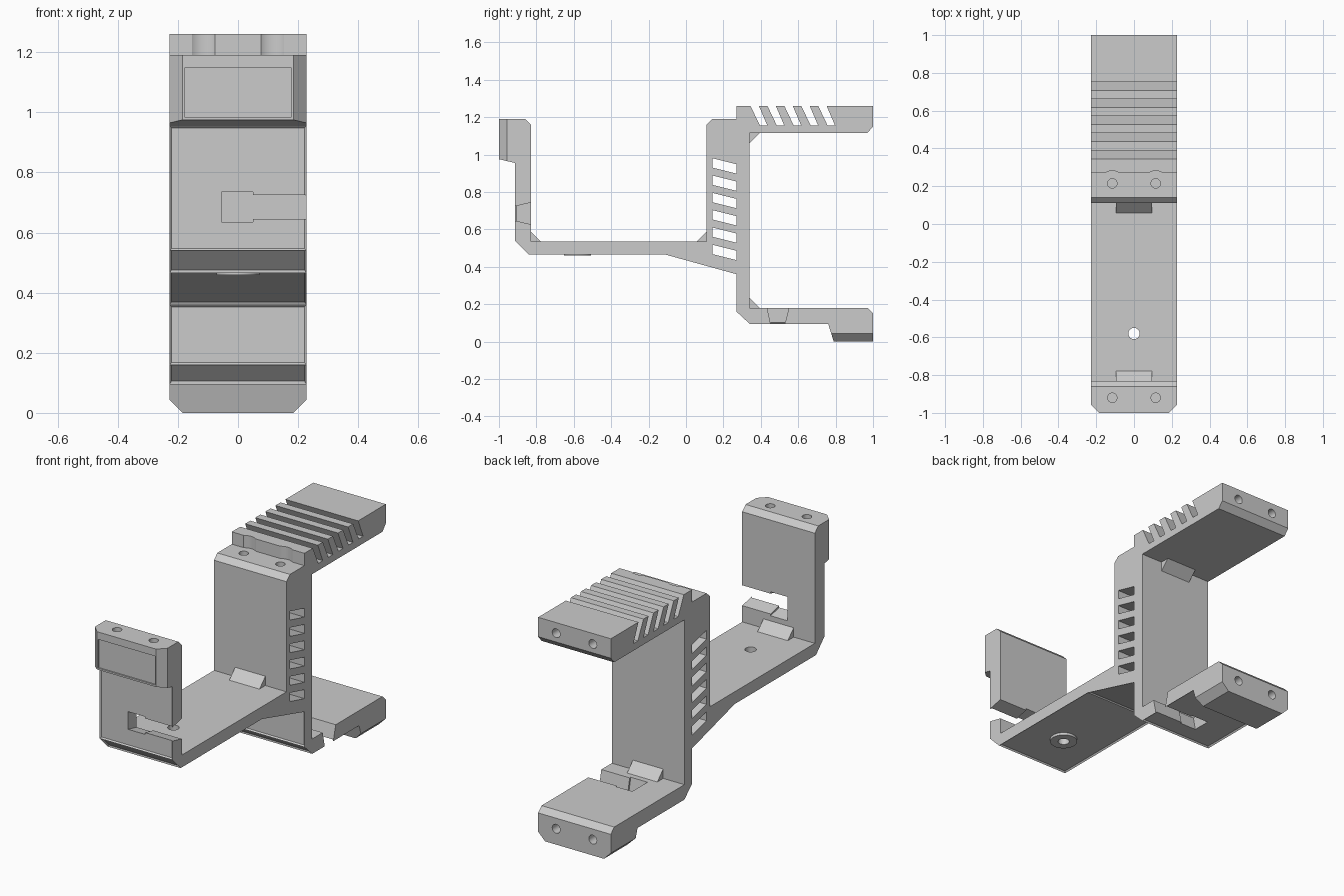
import bpy, bmesh
from math import sin, cos, tau

if "Cube" in bpy.data.objects:
    bpy.data.objects.remove(bpy.data.objects["Cube"])

grey = bpy.data.materials.new("plain_grey")
grey.use_nodes = True
colour = (0.6, 0.6, 0.6, 1)
grey.diffuse_color = colour
grey.node_tree.nodes["Principled BSDF"].inputs["Base Color"].default_value = colour

HALF = 0.228
HOLES_X = 0.115


def prism(name, points, axis, low, high, recessed=0):
    """Extrude a 2D outline along an axis; recess the first few side faces."""
    place = {"x": lambda p, t: (t, p[0], p[1]),
             "y": lambda p, t: (p[0], t, p[1]),
             "z": lambda p, t: (p[0], p[1], t)}[axis]
    bm = bmesh.new()
    a = [bm.verts.new(place(p, low)) for p in points]
    b = [bm.verts.new(place(p, high)) for p in points]
    bm.faces.new(a)
    bm.faces.new(b[::-1])
    n = len(points)
    sides = []
    for i in range(n):
        j = (i + 1) % n
        sides.append(bm.faces.new((a[i], b[i], b[j], a[j])))
    bmesh.ops.recalc_face_normals(bm, faces=bm.faces)
    if recessed:
        bmesh.ops.inset_individual(bm, faces=sides[:recessed],
                                   thickness=0.01, depth=-0.008)
    mesh = bpy.data.meshes.new(name)
    bm.to_mesh(mesh)
    bm.free()
    mesh.materials.append(grey)
    obj = bpy.data.objects.new(name, mesh)
    bpy.context.collection.objects.link(obj)
    return obj


def circle(u, v, r, sides=24):
    return [(u + r * cos(tau * i / sides), v + r * sin(tau * i / sides)) for i in range(sides)]


def rect(u0, v0, u1, v1):
    return [(u0, v0), (u1, v0), (u1, v1), (u0, v1)]


def combine(target, tool, operation="DIFFERENCE"):
    tool.hide_render = True
    mod = target.modifiers.new("combine", "BOOLEAN")
    mod.operation = operation
    mod.solver = "EXACT"
    mod.object = tool
    bpy.context.view_layer.objects.active = target
    bpy.ops.object.modifier_apply(modifier=mod.name)
    bpy.data.objects.remove(tool)


# Bracket side profile: outer strip first, then pad, inner faces and ribbed arm
outer = [(0.76, 0.095), (0.34, 0.095), (0.27, 0.16), (0.27, 0.36),
         (-0.11, 0.465), (-0.84, 0.465), (-0.915, 0.54), (-0.915, 0.955)]
inner = [(-1, 0.975), (-1, 1.19), (-0.86, 1.19), (-0.83, 1.16), (-0.83, 0.535),
         (0.11, 0.535), (0.11, 1.16), (0.14, 1.19), (0.27, 1.19), (0.27, 1.26)]
ribs = []
for k in range(5):
    y = 0.345 + 0.0905 * k
    ribs += [(y, 1.26), (y + 0.05, 1.155), (y + 0.09, 1.155), (y + 0.045, 1.26)]
rear = [(1, 1.26), (1, 1.15), (0.97, 1.115), (0.34, 1.115), (0.34, 0.18),
        (0.97, 0.18), (1, 0.15), (1, 0), (0.79, 0)]
bracket = prism("bracket", outer + inner + ribs + rear, "x", -HALF, HALF,
                recessed=len(outer) - 1)

# Raised ring under the floor
combine(bracket, prism("ring", circle(0, -0.58, 0.072, 32), "z", 0.459, 0.5), "UNION")

cutters = []


def cut(points, axis, low, high):
    cutters.append(prism("cutter", points, axis, low, high))


# Floor screw hole and shallow pad panel
cut(circle(0, -0.58, 0.03), "z", 0.4, 0.6)
cut(rect(-0.178, 0.985, 0.178, 1.148), "y", -1.05, -0.992)

# Slanted vents through the upright
for k in range(6):
    z = 0.98 - 0.0925 * k
    cut([(0.142, z), (0.142, z - 0.05), (0.27, z - 0.082), (0.27, z - 0.032)], "x", -0.3, 0.3)

# Flared cable slots, open on the left, with a wider inner end
for low, high, grow in ((-0.055, 0.05, 0.01), (0.04, 0.3, 0)):
    cut([(-0.93, 0.65 - grow), (-0.82, 0.625 - grow),
         (-0.82, 0.745 + grow), (-0.93, 0.72 + grow)], "x", low, high)
    cut([(0.455 - grow, 0.08), (0.525 + grow, 0.08),
         (0.553 + grow, 0.19), (0.432 - grow, 0.19)], "x", low, high)

# Paired holes, tool clearances and clipped pad corners
for s in (-1, 1):
    x = s * HOLES_X
    cut(circle(x, -0.92, 0.025), "z", 1.07, 1.25)
    cut(circle(x, 0.215, 0.025), "z", 1.07, 1.25)
    cut(circle(x, 0.215, 0.067, 32), "z", 1.19, 1.3)
    cut(circle(x, 1.2, 0.025), "y", 0.88, 1.05)
    cut(circle(x, 0.09, 0.025), "y", 0.88, 1.05)
    cut([(s * 0.175, -1.01), (s * 0.238, -0.947), (s * 0.26, -1.03)], "z", 0.9, 1.3)
    cut([(s * 0.175, -0.01), (s * 0.238, 0.053), (s * 0.26, -0.03)], "y", 0.7, 1.1)

for tool in cutters:
    combine(bracket, tool)

# Small wedges in the inner corners
corners = (("front_wedge", -0.83, 0.535, 1, 1), ("middle_wedge", 0.11, 0.535, -1, 1),
           ("upper_wedge", 0.34, 1.115, 1, -1), ("lower_wedge", 0.34, 0.18, 1, 1))
parts = [bracket]
for name, y, z, sy, sz in corners:
    e, r = 0.005, 0.053
    parts.append(prism(name, [(y - sy * e, z - sz * e), (y + sy * r, z - sz * e),
                              (y + sy * r, z), (y, z + sz * r),
                              (y - sy * e, z + sz * r)], "x", -0.095, 0.095))

# Smooth only the round holes
bpy.ops.object.select_all(action="DESELECT")
for obj in parts:
    obj.select_set(True)
bpy.context.view_layer.objects.active = bracket
bpy.ops.object.shade_smooth_by_angle(angle=0.35)
